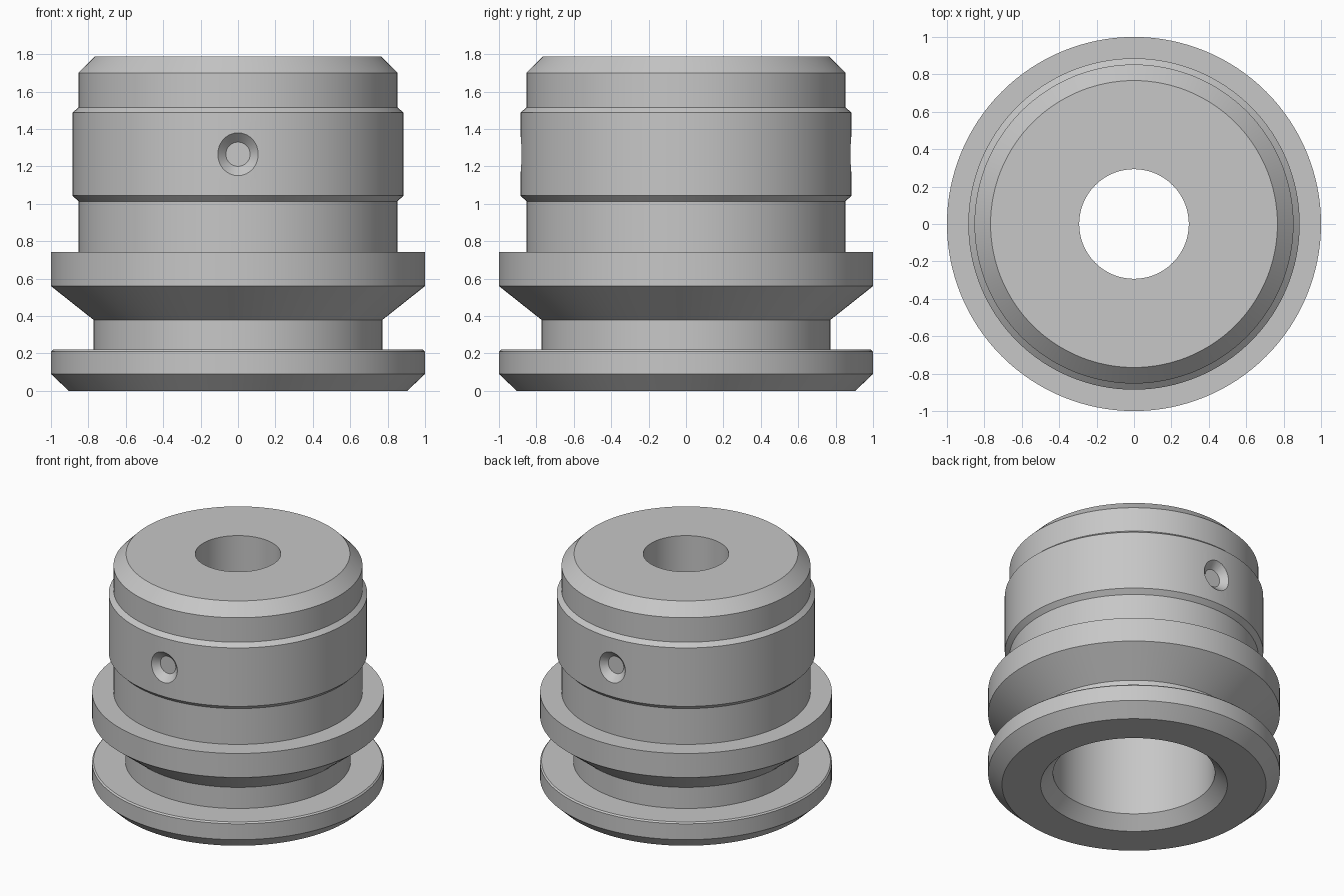
import bpy, bmesh, math
from mathutils import Matrix

if "Cube" in bpy.data.objects:
    bpy.data.objects.remove(bpy.data.objects["Cube"], do_unlink=True)

# One plain metal grey
metal = bpy.data.materials.new("metal_grey")
metal.use_nodes = True
grey = (0.57, 0.57, 0.57, 1)
metal.diffuse_color = grey
metal.node_tree.nodes["Principled BSDF"].inputs["Base Color"].default_value = grey


def make_object(name, bm):
    bmesh.ops.recalc_face_normals(bm, faces=bm.faces)
    mesh = bpy.data.meshes.new(name)
    bm.to_mesh(mesh)
    bm.free()
    mesh.materials.append(metal)
    obj = bpy.data.objects.new(name, mesh)
    bpy.context.collection.objects.link(obj)
    return obj


def lathe(name, profile, segments):
    """Spin a closed (radius, height) outline about z."""
    bm = bmesh.new()
    verts = [bm.verts.new((r, 0, z)) for r, z in profile]
    edges = [bm.edges.new((v, verts[i - 1])) for i, v in enumerate(verts)]
    bmesh.ops.spin(bm, geom=verts + edges, cent=(0, 0, 0), axis=(0, 0, 1),
                   angle=math.tau, steps=segments, use_merge=True)
    bmesh.ops.remove_doubles(bm, verts=bm.verts, dist=0.0001)
    return make_object(name, bm)


outer = [
    (0.905, 0), (1, 0.09), (1, 0.21), (0.99, 0.22),          # bottom flange
    (0.773, 0.22), (0.773, 0.38),                            # groove
    (1, 0.56), (1, 0.742),                                   # tapered flange
    (0.853, 0.742), (0.853, 1.013),                          # neck
    (0.886, 1.045), (0.886, 1.487), (0.853, 1.515),          # raised band
    (0.853, 1.70), (0.767, 1.787),                           # chamfered top
]
bore = [(0.293, 1.787), (0.293, 1.2), (0.555, 1.2), (0.555, 0.09), (0.64, 0)]
body = lathe("collar_body", outer + bore, 128)

# Countersunk dimples on the front and back of the raised band
bpy.context.view_layer.objects.active = body
body.select_set(True)
for side, turn in (("front", 1), ("back", -1)):
    bm = bmesh.new()
    bmesh.ops.create_cone(bm, cap_ends=True, segments=32, radius1=0.165,
                          radius2=0.065, depth=0.1)
    place = Matrix.Translation((0, -0.886 * turn, 1.265))
    bmesh.ops.transform(bm, matrix=place @ Matrix.Rotation(-turn * math.pi / 2, 4, 'X'),
                        verts=bm.verts)
    cutter = make_object(side + "_dimple_cutter", bm)
    cutter.hide_render = True
    cut = body.modifiers.new(side + "_dimple", 'BOOLEAN')
    cut.operation = 'DIFFERENCE'
    cut.solver = 'EXACT'
    cut.object = cutter
    bpy.ops.object.modifier_apply(modifier=cut.name)
    bpy.data.objects.remove(cutter, do_unlink=True)

bpy.ops.object.shade_smooth_by_angle(angle=math.radians(25))
